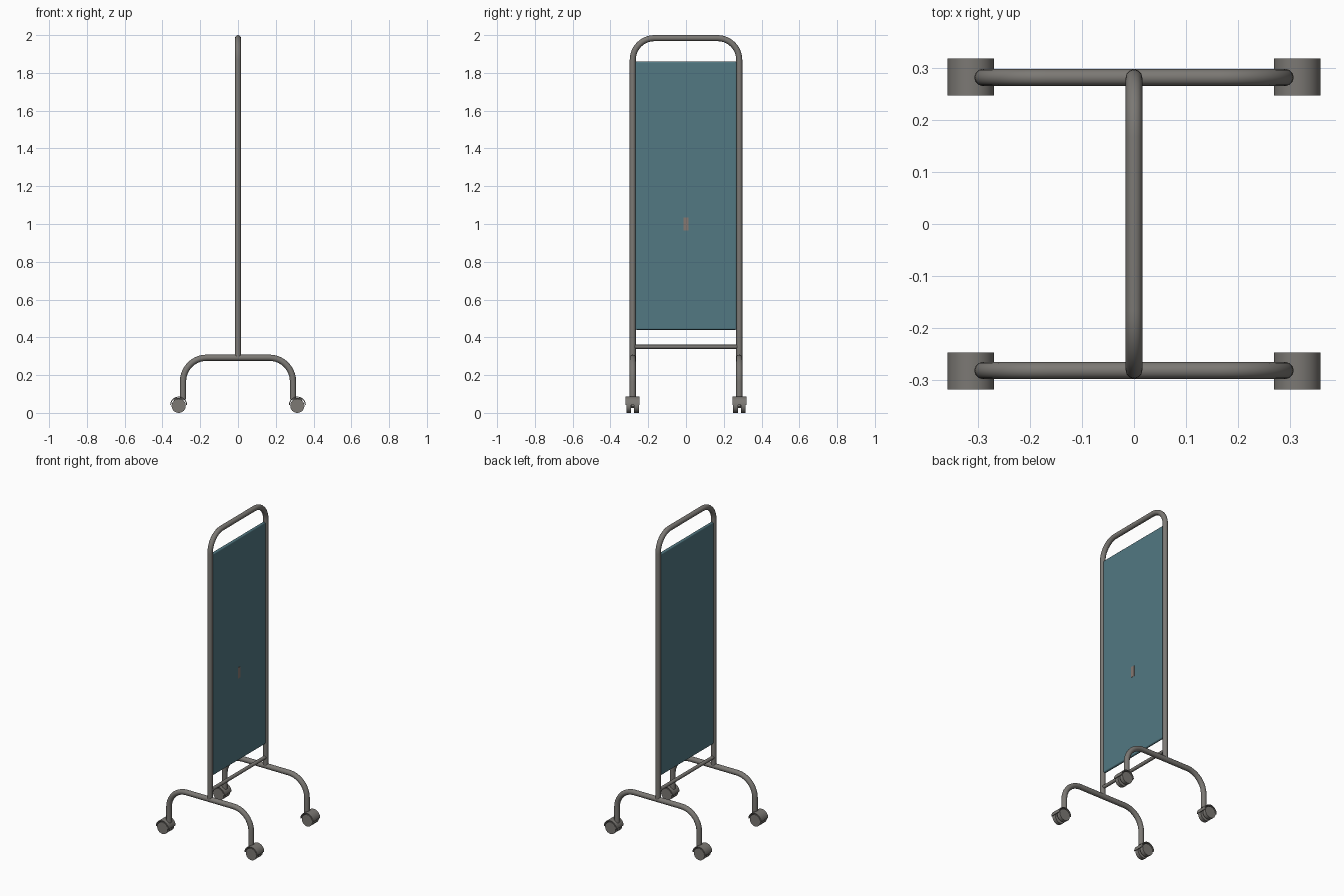
import bpy, bmesh, math
from mathutils import Vector

if "Cube" in bpy.data.objects:
    bpy.data.objects.remove(bpy.data.objects["Cube"])


def material(name, rgb):
    m = bpy.data.materials.new(name)
    m.diffuse_color = (*rgb, 1)
    m.use_nodes = True
    m.node_tree.nodes["Principled BSDF"].inputs["Base Color"].default_value = m.diffuse_color
    return m


METAL = material("grey metal", (0.20, 0.19, 0.175))
FABRIC = material("teal fabric", (0.085, 0.19, 0.225))
TAG = material("warm grey", (0.24, 0.19, 0.165))


def finish(ob, mat, angle=40):
    ob.data.materials.clear()
    ob.data.materials.append(mat)
    bpy.ops.object.select_all(action='DESELECT')
    ob.select_set(True)
    bpy.context.view_layer.objects.active = ob
    bpy.ops.object.shade_smooth_by_angle(angle=math.radians(angle))
    return ob


def rounded(points, radius, steps=10):
    """Round the inner corners of a path with tangent arcs."""
    pts = [Vector(p) for p in points]
    out = [pts[0]]
    for a, b, c in zip(pts, pts[1:], pts[2:]):
        u, v = (a - b).normalized(), (c - b).normalized()
        centre = b + (u + v) * radius
        for i in range(steps + 1):
            t = i / steps * math.pi / 2
            out.append(centre - v * radius * math.cos(t) - u * radius * math.sin(t))
    return out + [pts[-1]]


def tube(name, path, radius):
    cu = bpy.data.curves.new(name, 'CURVE')
    cu.dimensions = '3D'
    cu.bevel_depth = radius
    cu.bevel_resolution = 4
    cu.use_fill_caps = True
    sp = cu.splines.new('POLY')
    sp.points.add(len(path) - 1)
    for p, co in zip(sp.points, path):
        p.co = (*co, 1)
    ob = bpy.data.objects.new(name, cu)
    bpy.context.collection.objects.link(ob)
    bpy.ops.object.select_all(action='DESELECT')
    ob.select_set(True)
    bpy.context.view_layer.objects.active = ob
    bpy.ops.object.convert(target='MESH')
    return finish(bpy.context.object, METAL)


def cylinder(name, loc, radius, depth):
    bpy.ops.mesh.primitive_cylinder_add(vertices=32, radius=radius, depth=depth,
                                        location=loc, rotation=(math.pi / 2, 0, 0))
    ob = bpy.context.object
    ob.name = name
    return finish(ob, METAL)


def box(name, loc, size, mat, bevel):
    bpy.ops.mesh.primitive_cube_add(size=1, location=loc)
    ob = bpy.context.object
    ob.name = name
    ob.scale = size
    bpy.ops.object.transform_apply(location=False, rotation=False, scale=True)
    if bevel:
        mod = ob.modifiers.new("bevel", 'BEVEL')
        mod.width = bevel
        mod.segments = 3
    return finish(ob, mat)


def hood(name, x, y, z, outer, inner, half):
    """Upper half shell, extruded along y."""
    bm = bmesh.new()
    n = 20
    arc = [math.pi * i / n for i in range(n + 1)]
    ring = [(r * math.cos(t), r * math.sin(t))
            for r, ts in ((outer, arc), (inner, arc[::-1])) for t in ts]
    face = bm.faces.new([bm.verts.new((x + a, y - half, z + b)) for a, b in ring])
    ext = bmesh.ops.extrude_face_region(bm, geom=[face])
    bmesh.ops.translate(bm, vec=(0, 2 * half, 0),
                        verts=[v for v in ext['geom'] if isinstance(v, bmesh.types.BMVert)])
    bmesh.ops.recalc_face_normals(bm, faces=bm.faces)
    me = bpy.data.meshes.new(name)
    bm.to_mesh(me)
    bm.free()
    ob = bpy.data.objects.new(name, me)
    bpy.context.collection.objects.link(ob)
    return finish(ob, METAL)


# Upright frame and lower crossbar
Y = 0.282
tube("upright_frame", rounded([(0, -Y, 0.29), (0, -Y, 1.984), (0, Y, 1.984), (0, Y, 0.29)], 0.115), 0.016)
tube("crossbar", [(0, -Y, 0.35), (0, Y, 0.35)], 0.011)

# Fabric panel with a small tag in the middle
box("panel", (0, 0, 1.15), (0.018, 0.536, 1.42), FABRIC, 0.007)
box("tag", (0.0092, 0, 1.0), (0.002, 0.026, 0.07), TAG, 0)

# Arched legs, each ending in two twin-wheel casters
for y in (-Y, Y):
    tube("leg_arch", rounded([(-0.291, y, 0.07), (-0.291, y, 0.292),
                              (0.291, y, 0.292), (0.291, y, 0.07)], 0.125), 0.0165)
    yc = math.copysign(0.283, y)
    for x in (-0.314, 0.314):
        hood("caster_hood", x, yc, 0.041, 0.045, 0.040, 0.036)
        cylinder("caster_axle", (x, yc, 0.041), 0.016, 0.06)
        for dy in (-0.021, 0.021):
            cylinder("caster_wheel", (x, yc + dy, 0.0375), 0.0375, 0.024)
        # Central fork joining hood and leg
        box("caster_fork", (x, yc, 0.056), (0.05, 0.016, 0.045), METAL, 0.003)
